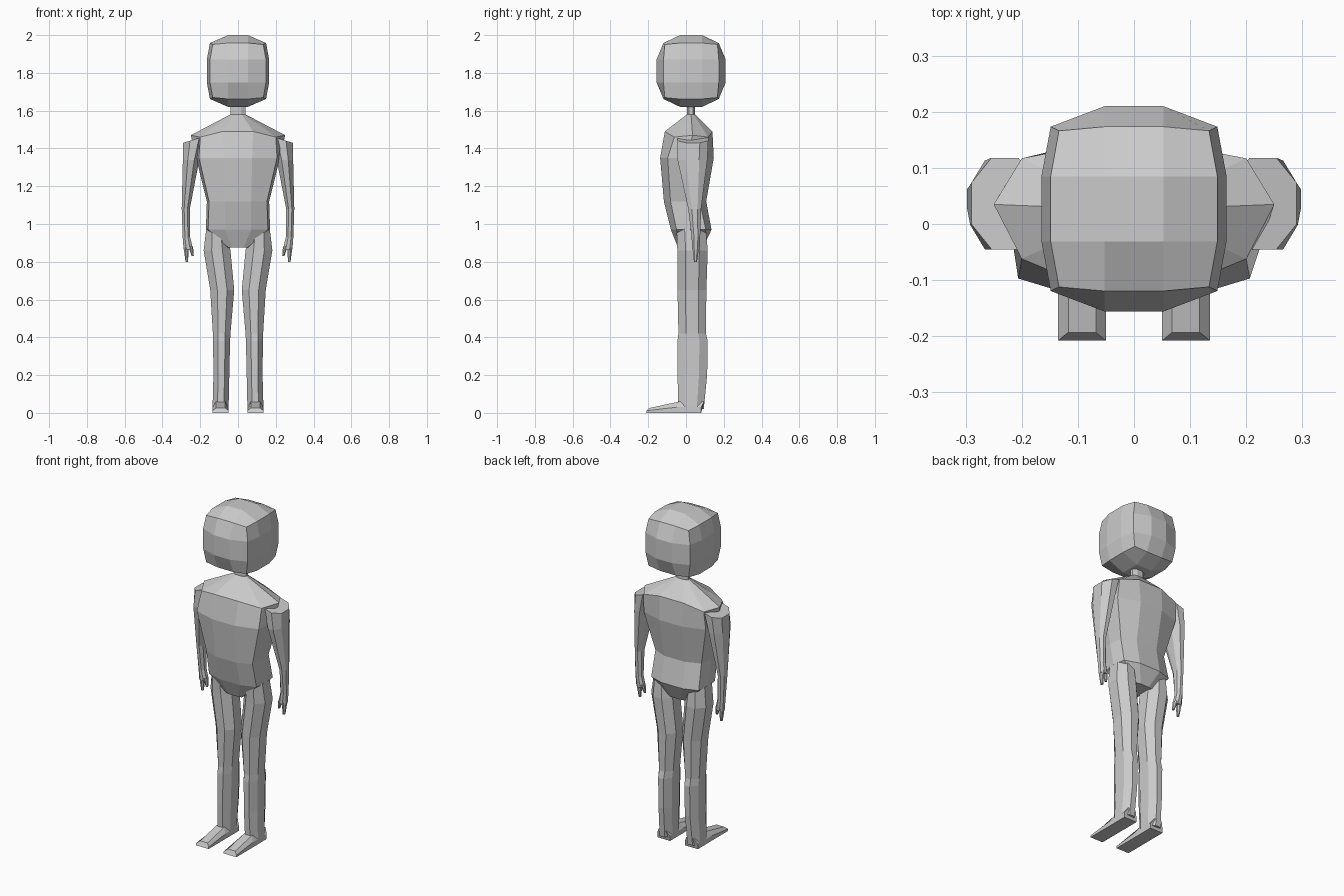
import bpy, bmesh

if "Cube" in bpy.data.objects:
    bpy.data.objects.remove(bpy.data.objects["Cube"])

grey = bpy.data.materials.new("plain grey")
grey.use_nodes = True
grey.diffuse_color = (0.6, 0.6, 0.6, 1)
grey.node_tree.nodes["Principled BSDF"].inputs["Base Color"].default_value = (0.6, 0.6, 0.6, 1)


def finish(name, bm):
    bmesh.ops.recalc_face_normals(bm, faces=bm.faces)
    mesh = bpy.data.meshes.new(name)
    bm.to_mesh(mesh)
    bm.free()
    mesh.materials.append(grey)
    bpy.context.collection.objects.link(bpy.data.objects.new(name, mesh))


def loft(name, rings, side=1):
    """Skin a list of closed point rings; side=-1 mirrors across x."""
    bm = bmesh.new()
    loops = [[bm.verts.new((side * x, y, z)) for x, y, z in r] for r in rings]
    n = len(loops[0])
    for a, b in zip(loops, loops[1:]):
        for i in range(n):
            j = (i + 1) % n
            bm.faces.new((a[i], a[j], b[j], b[i]))
    bm.faces.new(loops[0])
    bm.faces.new(loops[-1])
    finish(name, bm)


def octagon(z, x0, x1, y0, y1, tilt=0.0):
    """Chamfered ring; tilt lowers the outer side."""
    cx, cy, hx, hy = (x0 + x1) / 2, (y0 + y1) / 2, (x1 - x0) / 2, (y1 - y0) / 2
    corners = [(1, .45), (.4, 1), (-.4, 1), (-1, .45), (-1, -.45), (-.4, -1), (.4, -1), (1, -.45)]
    return [(cx + u * hx, cy + v * hy, z - u * tilt) for u, v in corners]


# Head: a 3 x 3 gridded cube with its edges and corners pulled in
bm = bmesh.new()
bmesh.ops.create_cube(bm, size=2)
bmesh.ops.subdivide_edges(bm, edges=bm.edges, cuts=2, use_grid_fill=True)
centre, half = (0, 0.027, 1.81), (0.165, 0.183, 0.19)
pull = ((1, .9, .81), (1, .8, .76), (1, .78, .74))
for v in bm.verts:
    p = list(v.co)
    outer = [abs(c) > .9 for c in p]
    for k in range(3):
        f = pull[k][sum(outer) - 1] if outer[k] else .95
        v.co[k] = centre[k] + half[k] * p[k] * f
finish("head", bm)

# Neck
loft("neck", [octagon(z, -.04, .04, .005, .048) for z in (1.55, 1.66)])


# Torso: mirrored half rings of front, front corner, side, back corner, back
def torso_ring(*half_ring):
    return list(half_ring) + [(-x, y, z) for x, y, z in reversed(half_ring)]


def band(z, w, inner, front, back, inset):
    return torso_ring((inner, front, z), (w * .93, front + inset, z), (w, (front + back) / 2, z),
                      (w * .93, back - inset, z), (inner, back, z))


loft("torso", [
    band(.875, .055, .03, -.042, .09, .005),
    band(.97, .17, .07, -.08, .135, .03),
    band(1.12, .165, .07, -.117, .107, .035),
    band(1.35, .222, .075, -.137, .147, .04),
    torso_ring((.08, -.112, 1.49), (.2, -.062, 1.46), (.25, .035, 1.47),
               (.2, .117, 1.46), (.08, .14, 1.49)),
    band(1.58, .04, .02, .005, .048, .008)])

for side, word in ((1, "left"), (-1, "right")):
    # Arm from the sloped shoulder down to the hand
    loft(word + "_arm", [
        octagon(1.448, .17, .29, -.045, .118, .018),
        octagon(1.34, .205, .292, -.045, .113),
        octagon(1.08, .255, .298, .012, .08),
        octagon(.93, .253, .293, .03, .075),
        octagon(.865, .238, .288, .032, .072)], side)
    loft(word + "_finger", [octagon(.875, .262, .288, .034, .07),
                            octagon(.80, .264, .278, .042, .058)], side)
    loft(word + "_thumb", [octagon(.88, .238, .262, .034, .07),
                           octagon(.83, .234, .246, .04, .055)], side)

    # Leg with hip, thigh, knee, calf and ankle rings
    loft(word + "_leg", [
        octagon(.975, .06, .168, -.05, .105),
        octagon(.86, .04, .182, -.046, .115),
        octagon(.65, .02, .147, -.045, .108),
        octagon(.42, .04, .133, -.04, .105),
        octagon(.38, .042, .132, -.045, .115),
        octagon(.2, .046, .13, -.045, .112),
        octagon(.02, .05, .135, -.04, .094)], side)

    # Foot, a wedge that tapers to the toe
    loft(word + "_foot", [
        [(.05, y, 0), (.135, y, 0), (.135, y, low), (.117, y + .015, top), (.068, y + .015, top), (.05, y, low)]
        for y, low, top in ((.08, .03, .06), (-.05, .03, .06), (-.208, .012, .026))], side)
